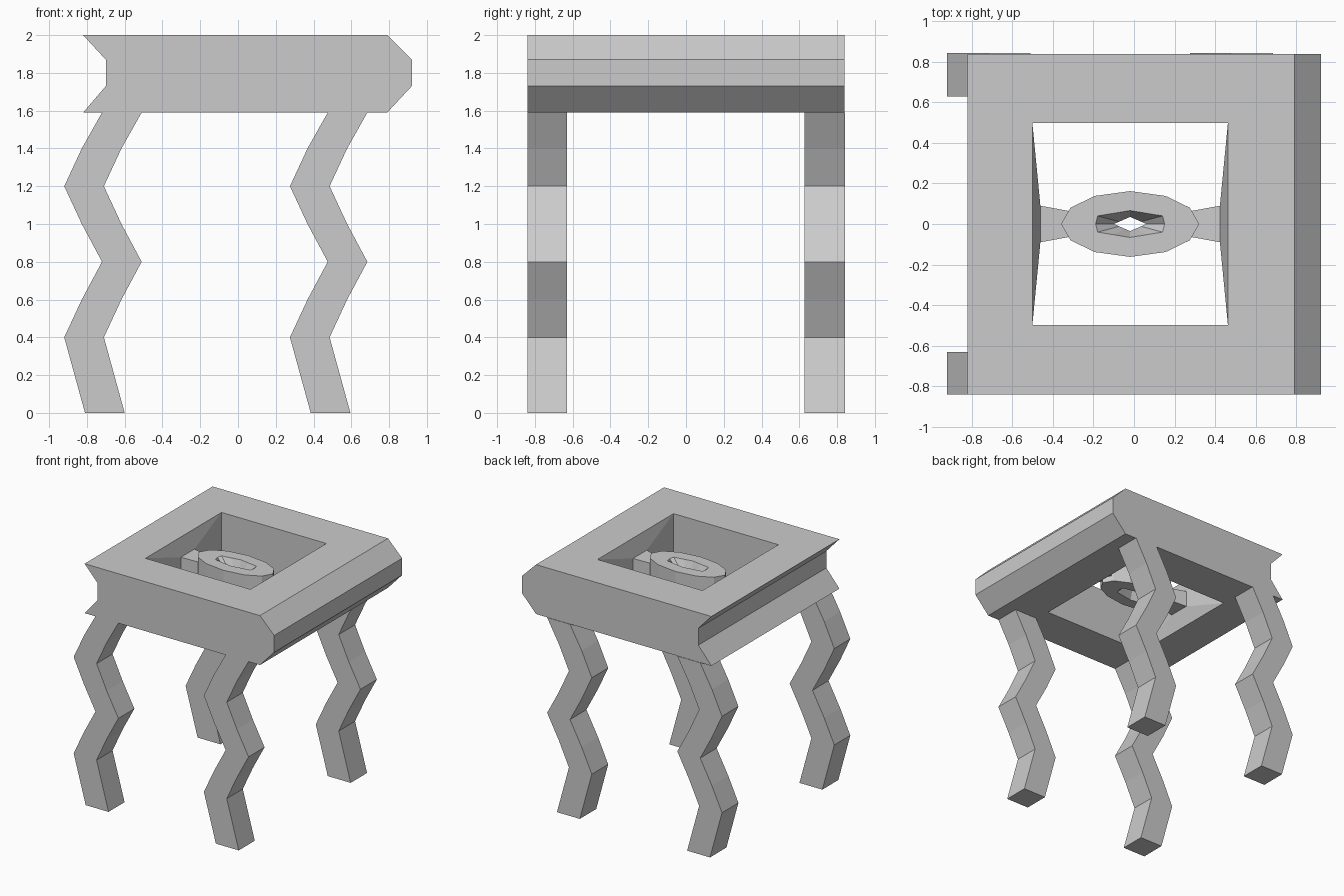
import bpy, bmesh

if "Cube" in bpy.data.objects:
    bpy.data.objects.remove(bpy.data.objects["Cube"])


def loft(name, loops, caps=True, ring=False):
    """Skin matching closed loops; cap both ends or join last to first."""
    bm = bmesh.new()
    rows = [[bm.verts.new(p) for p in loop] for loop in loops]
    pairs = list(zip(rows, rows[1:]))
    if ring:
        pairs.append((rows[-1], rows[0]))
    for a, b in pairs:
        for i in range(len(a)):
            j = (i + 1) % len(a)
            bm.faces.new((a[i], a[j], b[j], b[i]))
    if caps and not ring:
        bm.faces.new(rows[0])
        bm.faces.new(rows[-1])
    bmesh.ops.recalc_face_normals(bm, faces=bm.faces)
    mesh = bpy.data.meshes.new(name)
    bm.to_mesh(mesh)
    bm.free()
    obj = bpy.data.objects.new(name, mesh)
    bpy.context.collection.objects.link(obj)
    return obj


def extrude_y(name, profile, y0, y1):
    return loft(name, [[(x, y, z) for x, z in profile] for y in (y0, y1)])


# Table top: chamfered on the right, notched on the left
top = extrude_y("table_top", [
    (-0.82, 2.0), (0.79, 2.0), (0.92, 1.87), (0.92, 1.73),
    (0.79, 1.59), (-0.82, 1.59), (-0.70, 1.73), (-0.70, 1.87)], -0.84, 0.838)

# Square opening through the top
cutter = extrude_y("opening_cutter", [
    (-0.5, 1.4), (0.463, 1.4), (0.463, 2.2), (-0.5, 2.2)], -0.498, 0.498)
cutter.hide_render = True
cutter.hide_viewport = False
mod = top.modifiers.new("opening", 'BOOLEAN')
mod.operation = 'DIFFERENCE'
mod.solver = 'EXACT'
mod.object = cutter
bpy.context.view_layer.objects.active = top
bpy.ops.object.modifier_apply(modifier=mod.name)
bpy.data.objects.remove(cutter)

# Four zigzag legs
edge = [(-0.81, 0), (-0.92, 0.4), (-0.827, 0.6), (-0.72, 0.8),
        (-0.827, 1.0), (-0.92, 1.2), (-0.827, 1.4), (-0.72, 1.59)]
for side, dx in (("left", 0), ("right", 1.195)):
    for end, y0, y1 in (("front", -0.84, -0.63), ("back", 0.627, 0.842)):
        bm_loops = [[(x + dx, y0, z), (x + dx + 0.21, y0, z),
                     (x + dx + 0.21, y1, z), (x + dx, y1, z)] for x, z in edge]
        loft(f"{end}_{side}_leg", bm_loops)

# Tapered side walls running into arms that hold the centre ring
MID, CX = 1.795, -0.019
for side, s in (("left", -1), ("right", 1)):
    sections = [(0.4815, 0.498, 0.205), (0.442, 0.09, 0.068), (0.29, 0.062, 0.055)]
    loft(f"{side}_arm", [
        [(CX + s * x, -w, MID - h), (CX + s * x, w, MID - h),
         (CX + s * x, w, MID + h), (CX + s * x, -w, MID + h)]
        for x, w, h in sections])


def oval(quarter, z):
    """Mirror a quarter outline (x axis to y axis) into a closed loop."""
    half = quarter + [(-x, y) for x, y in quarter[-2::-1]]
    full = half + [(x, -y) for x, y in half[-2:0:-1]]
    return [(CX + x, y, z) for x, y in full]


# Centre ring with a hole pinched to a diamond at mid height
outer = [(0.34, 0), (0.294, 0.08), (0.175, 0.138), (0, 0.162)]
rim = [(0.17, 0), (0.16, 0.04), (0.08, 0.053), (0, 0.066)]
waist = [(0.08, 0), (0.054, 0.0114), (0.027, 0.0232), (0, 0.035)]
H = 0.105
loft("centre_ring", [oval(outer, MID - H), oval(outer, MID + H),
                     oval(rim, MID + H), oval(waist, MID),
                     oval(rim, MID - H)], ring=True)
